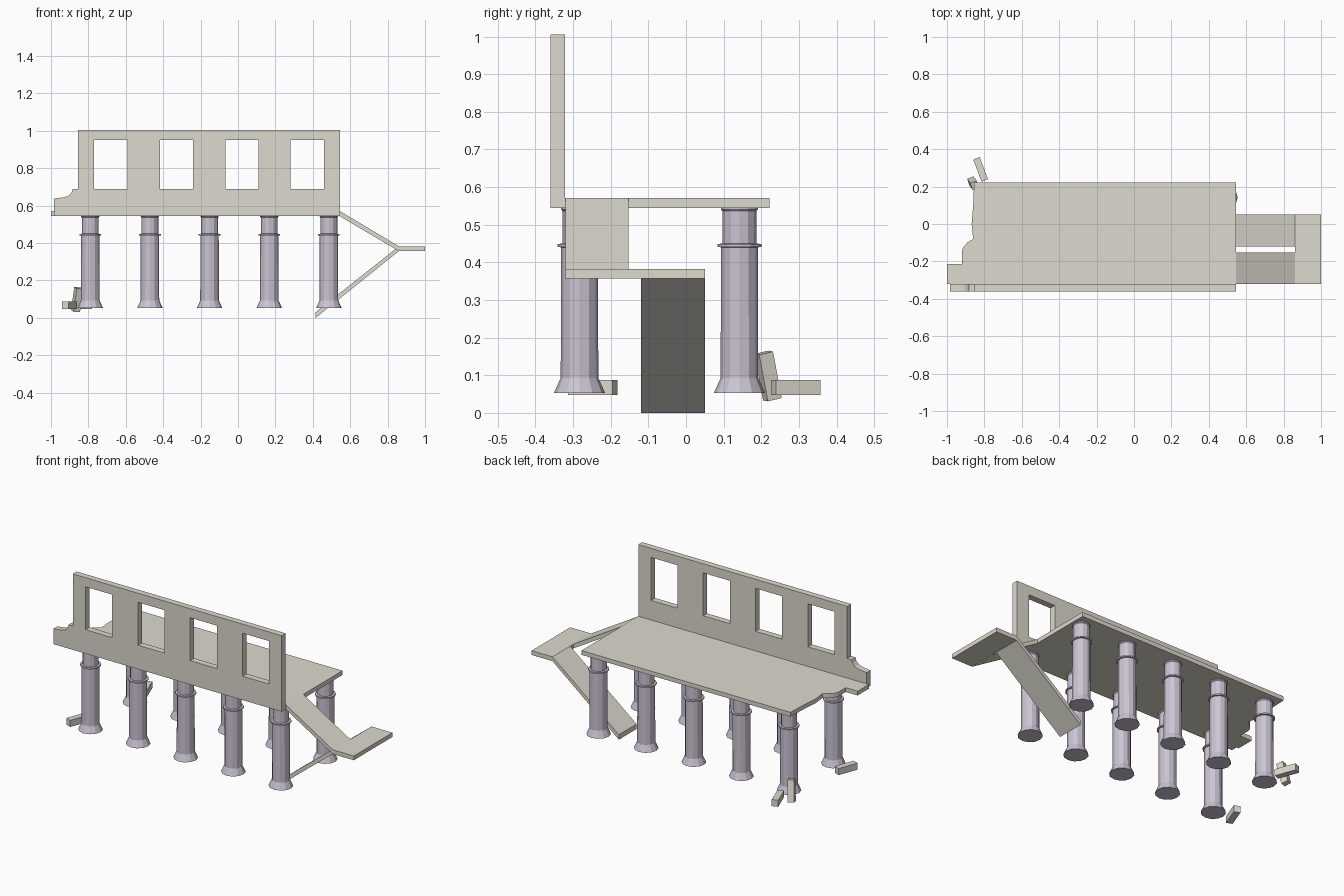
import bpy, bmesh, math
from mathutils import Vector

if "Cube" in bpy.data.objects:
    bpy.data.objects.remove(bpy.data.objects["Cube"])


def material(name, rgb):
    m = bpy.data.materials.new(name)
    m.diffuse_color = (*rgb, 1)
    m.use_nodes = True
    m.node_tree.nodes["Principled BSDF"].inputs["Base Color"].default_value = m.diffuse_color
    return m


STONE = material("pale_stone", (0.72, 0.70, 0.62))
LILAC = material("lilac_stone", (0.60, 0.55, 0.65))


def finish(bm, name, mat):
    bmesh.ops.recalc_face_normals(bm, faces=bm.faces[:])
    me = bpy.data.meshes.new(name)
    bm.to_mesh(me)
    bm.free()
    me.materials.append(mat)
    ob = bpy.data.objects.new(name, me)
    bpy.context.collection.objects.link(ob)
    return ob


def slab(name, loops, axis, lo, hi):
    """Fill outline loops (first outer, rest holes) and extrude along y or z."""
    bm = bmesh.new()
    for loop in loops:
        vs = [bm.verts.new((a, lo, b) if axis == "y" else (a, b, lo)) for a, b in loop]
        for i, v in enumerate(vs):
            bm.edges.new((v, vs[(i + 1) % len(vs)]))
    bmesh.ops.triangle_fill(bm, edges=bm.edges[:], use_beauty=True)
    out = bmesh.ops.extrude_face_region(bm, geom=bm.faces[:], use_keep_orig=True)
    d = Vector((0, hi - lo, 0)) if axis == "y" else Vector((0, 0, hi - lo))
    bmesh.ops.translate(bm, vec=d, verts=[g for g in out["geom"] if isinstance(g, bmesh.types.BMVert)])
    return finish(bm, name, STONE)


def column(name, x, y, sides=12):
    profile = [(0.068, 0.053), (0.050, 0.093), (0.049, 0.440), (0.058, 0.441),
               (0.058, 0.449), (0.045, 0.450), (0.045, 0.536), (0.049, 0.541), (0.049, 0.546)]
    bm = bmesh.new()
    rings = []
    for r, z in profile:
        rings.append([bm.verts.new((x + r * math.cos(t), y + r * math.sin(t), z))
                      for t in (2 * math.pi * k / sides for k in range(sides))])
    for a, b in zip(rings, rings[1:]):
        for k in range(sides):
            n = (k + 1) % sides
            bm.faces.new((a[k], a[n], b[n], b[k]))
    bm.faces.new(rings[0])
    bm.faces.new(rings[-1])
    return finish(bm, name, LILAC)


def block(name, size, loc, rot):
    bm = bmesh.new()
    bmesh.ops.create_cube(bm, size=1)
    bmesh.ops.scale(bm, vec=size, verts=bm.verts[:])
    ob = finish(bm, name, STONE)
    ob.location = loc
    ob.rotation_euler = rot


# wall with four windows and a broken left end
outline = [(-0.985, 0.545), (0.545, 0.545), (0.545, 1.005), (-0.855, 1.005), (-0.855, 0.69),
           (-0.883, 0.69), (-0.89, 0.67), (-0.905, 0.653), (-0.935, 0.644), (-0.985, 0.638)]
windows = [[(x, 0.69), (x + 0.178, 0.69), (x + 0.178, 0.95), (x, 0.95)]
           for x in (-0.77, -0.418, -0.068, 0.282)]
slab("window_wall", [outline] + windows, "y", -0.36, -0.322)

# walkway floor with a crumbled left edge
slab("walkway_floor", [[(0.545, -0.322), (0.545, 0.222), (-0.855, 0.222), (-0.86, 0.10),
                        (-0.868, 0.0), (-0.86, -0.08), (-0.89, -0.098), (-0.91, -0.12),
                        (-0.92, -0.14), (-0.92, -0.215), (-1.0, -0.215), (-1.0, -0.322)]],
     "z", 0.545, 0.571)

# switchback ramp
slab("upper_ramp", [[(0.545, 0.543), (0.86, 0.357), (0.86, 0.383), (0.545, 0.571)]],
     "y", -0.32, -0.153)
slab("ramp_landing", [[(0.86, 0.357), (1.0, 0.357), (1.0, 0.383), (0.86, 0.383)]],
     "y", -0.32, 0.05)
slab("lower_ramp", [[(0.415, 0.0), (0.86, 0.357), (0.86, 0.383), (0.415, 0.03)]],
     "y", -0.12, 0.05)

# two rows of columns
for row, y in (("front", -0.283), ("back", 0.142)):
    for i in range(5):
        column(f"{row}_column_{i + 1}", -0.79 + 0.319 * i, y)

# fallen rubble
brick = (0.037, 0.127, 0.04)
block("rubble_front", brick, (-0.90, -0.248, 0.067), (0, 0, -0.36))
block("rubble_back", brick, (-0.82, 0.292, 0.067), (0, 0, 0.36))
block("rubble_leaning", (0.037, 0.04, 0.127), (-0.86, 0.218, 0.098), (0.22, 0.06, 0.36))
